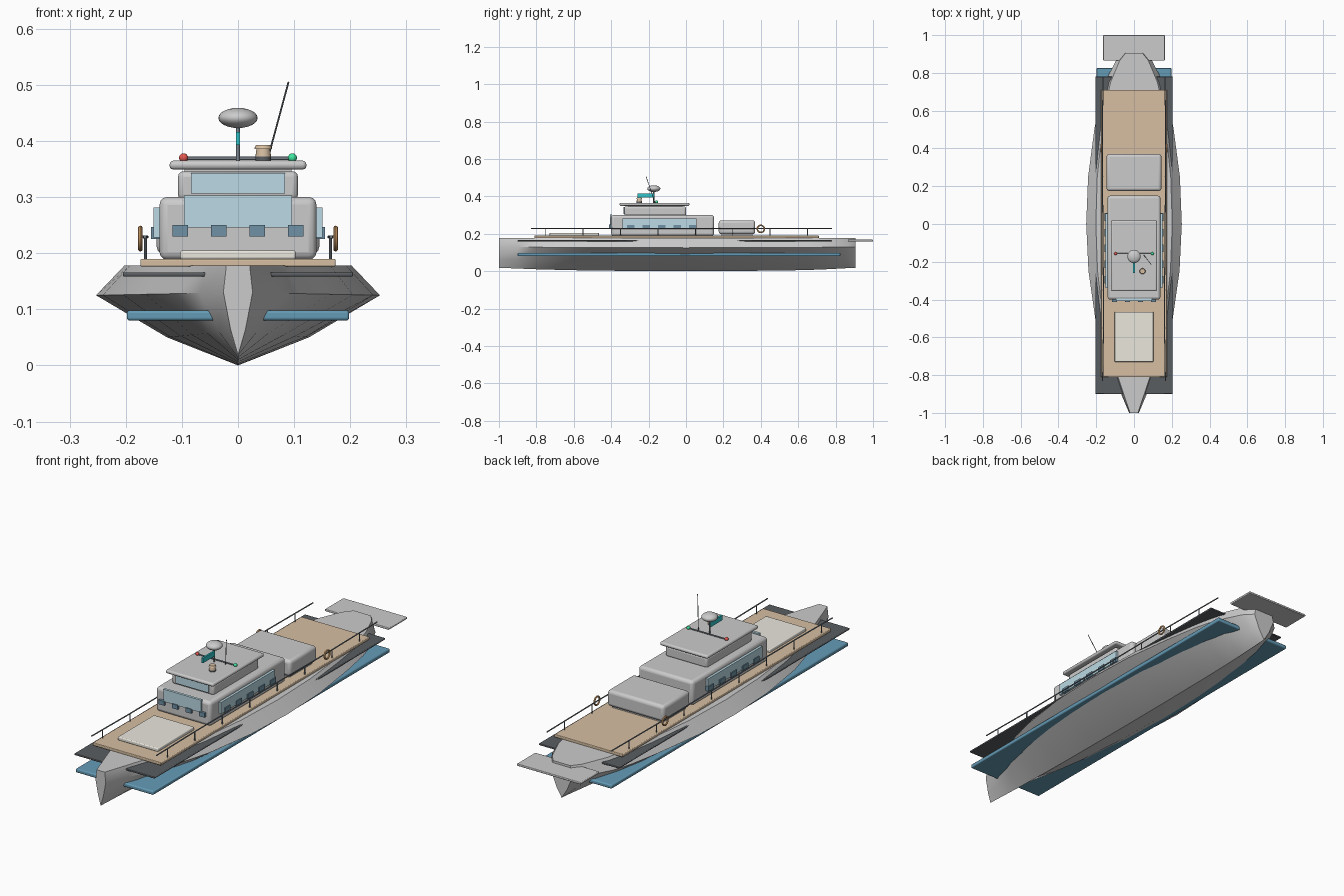
import bpy, bmesh, math
from mathutils import Vector

if "Cube" in bpy.data.objects:
    bpy.data.objects.remove(bpy.data.objects["Cube"])

MATS = {}


def finish(ob, color=None, smooth=True):
    if color:
        if color not in MATS:
            m = bpy.data.materials.new("paint_%d" % len(MATS))
            m.diffuse_color = (*color, 1)
            m.use_nodes = True
            m.node_tree.nodes["Principled BSDF"].inputs["Base Color"].default_value = m.diffuse_color
            MATS[color] = m
        ob.data.materials.append(MATS[color])
    if smooth:
        bpy.ops.object.select_all(action='DESELECT')
        ob.select_set(True)
        bpy.context.view_layer.objects.active = ob
        bpy.ops.object.shade_smooth_by_angle(angle=math.radians(35))
    return ob


def box(name, x, y, z, color=None, bevel=0.0):
    """Box from (min, max) pairs with optional rounded edges."""
    bpy.ops.mesh.primitive_cube_add(size=1)
    ob = bpy.context.object
    ob.name = name
    for v in ob.data.vertices:
        v.co = [(a + b) / 2 + c * (b - a) for c, (a, b) in zip(v.co, (x, y, z))]
    if bevel:
        m = ob.modifiers.new("round", 'BEVEL')
        m.width, m.segments = bevel, 3
    return finish(ob, color, bool(bevel))


def rod(name, a, b, r, color=None, r2=None, sides=12):
    a, b = Vector(a), Vector(b)
    bpy.ops.mesh.primitive_cone_add(vertices=sides, radius1=r, radius2=r if r2 is None else r2,
                                    depth=(b - a).length, location=(a + b) / 2)
    ob = bpy.context.object
    ob.name = name
    ob.rotation_euler = (b - a).to_track_quat('Z', 'Y').to_euler()
    return finish(ob, color)


def ball(name, loc, scale, color=None):
    bpy.ops.mesh.primitive_uv_sphere_add(segments=24, ring_count=12, radius=1, location=loc)
    ob = bpy.context.object
    ob.name, ob.scale = name, scale
    return finish(ob, color)


WHITE, TEAK, CREAM = (.87, .87, .85), (.68, .52, .36), (.83, .80, .73)
BLACK, NAVY, GLASS = (.10, .11, .12), (.13, .33, .47), (.50, .70, .78)
DARK, ORANGE, TEAL = (.16, .29, .38), (.80, .43, .18), (.03, .55, .58)
GUN = (.2, .23, .26)

# Hull: lofted V sections with a hard chine (station y, chine half width, keel z)
stations = [(-1, .026, .018), (-.9, .068, .014), (-.8, .109, .01), (-.65, .164, .006),
            (-.5, .205, .003), (-.25, .241, .001), (0, .253, 0), (.25, .243, .001),
            (.5, .21, .003), (.65, .183, .006), (.75, .155, .01), (.865, .095, .016),
            (.905, .055, .018)]
profile = [(0, 0), (.5, .05), (1, .125), (.8, .178)]
bm = bmesh.new()
rings = []
for y, w, k in stations:
    half = [(s * w, z + k * (1 - z / .178)) for s, z in profile]
    loop = half + [(-x, z) for x, z in half[:0:-1]]
    rings.append([bm.verts.new((x, y, z)) for x, z in loop])
for a, b in zip(rings, rings[1:]):
    for i in range(len(a)):
        j = (i + 1) % len(a)
        bm.faces.new((a[i], a[j], b[j], b[i]))
bm.faces.new(rings[0])
bm.faces.new(rings[-1])
bmesh.ops.recalc_face_normals(bm, faces=bm.faces)
me = bpy.data.meshes.new("hull")
bm.to_mesh(me)
bm.free()
hull = bpy.data.objects.new("hull", me)
bpy.context.collection.objects.link(hull)
finish(hull, (.63, .63, .64))

# Hull bands, deck and swim platform
box("lower_band", (-.198, .198), (-.9, .825), (.08, .098), NAVY, .005)
box("rub_rail", (-.205, .205), (-.9, .78), (.158, .166), BLACK, .003)
box("deck", (-.174, .174), (-.81, .71), (.176, .19), TEAK, .003)
box("swim_platform", (-.163, .163), (.865, 1), (.158, .168), WHITE, .003)

# Cabins and soft furnishings
box("sun_pad", (-.103, .103), (-.73, -.465), (.189, .205), CREAM, .004)
box("main_cabin", (-.14, .14), (-.4, .15), (.188, .3), WHITE, .014)
box("aft_lounge", (-.145, .145), (.175, .37), (.198, .272), WHITE, .014)
box("aft_lounge_base", (-.13, .13), (.19, .355), (.188, .2), WHITE)
box("upper_cabin", (-.107, .107), (-.33, 0), (.295, .346), WHITE, .01)
box("roof", (-.122, .122), (-.355, .018), (.349, .365), WHITE, .007)
box("roof_support", (-.095, .095), (-.31, -.02), (.34, .351), WHITE)

# Windows
box("front_window", (-.096, .096), (-.407, -.395), (.246, .303), GLASS)
box("upper_front_window", (-.084, .084), (-.335, -.325), (.306, .343), GLASS)
for i in range(4):
    x = -.103 + i * .0687
    box("front_port", (x - .014, x + .014), (-.412, -.398), (.23, .25), DARK)
for s in (-1, 1):
    xs = sorted((s * .137, s * .151))
    box("side_window", xs, (-.34, .055), (.228, .281), GLASS)
    for i in range(5):
        y = -.295 + i * .083
        box("side_port", sorted((s * .14, s * .155)), (y - .02, y + .02), (.225, .247), DARK)

# Railings with posts, and life rings, on both sides
path = [(-.83, .166), (-.57, .162), (-.35, .162), (-.1, .164), (.15, .166), (.4, .168), (.78, .164)]
for s in (-1, 1):
    for (ya, xa), (yb, xb) in zip(path, path[1:]):
        rod("rail", (s * xa, ya, .229), (s * xb, yb, .229), .0028, GUN, sides=8)
    for i in range(8):
        y = -.75 + i * .2
        rod("rail_post", (s * .165, y, .188), (s * .165, y, .229), .0025, GUN, sides=8)
    bpy.ops.mesh.primitive_torus_add(major_radius=.019, minor_radius=.004, major_segments=28,
                                     minor_segments=10, location=(s * .174, .4, .226),
                                     rotation=(0, math.pi / 2, 0))
    bpy.context.object.name = "life_ring"
    finish(bpy.context.object, ORANGE)

# Mast, radar dome, flag, antenna and navigation lights
rod("mast", (0, -.172, .36), (0, -.172, .43), .0035, GUN)
ball("radar_dome", (0, -.172, .441), (.035, .035, .018), WHITE)
box("flag", (-.004, .004), (-.26, -.172), (.393, .416), TEAL)
rod("light_bar", (-.097, -.157, .369), (.097, -.157, .369), .003, GUN)
ball("port_light", (-.097, -.157, .37), (.008,) * 3, (.8, .1, .08))
ball("starboard_light", (.097, -.157, .37), (.008,) * 3, (.05, .8, .35))
rod("antenna", (.052, -.165, .364), (.09, -.213, .505), .0016, GUN, sides=8)

# Searchlight
rod("searchlight_base", (.045, -.25, .362), (.045, -.25, .372), .014, BLACK, sides=20)
rod("searchlight_body", (.045, -.25, .372), (.045, -.25, .386), .014, TEAK, .012, 20)
rod("searchlight_cap", (.045, -.25, .386), (.045, -.25, .393), .016, TEAK, .013, 20)
